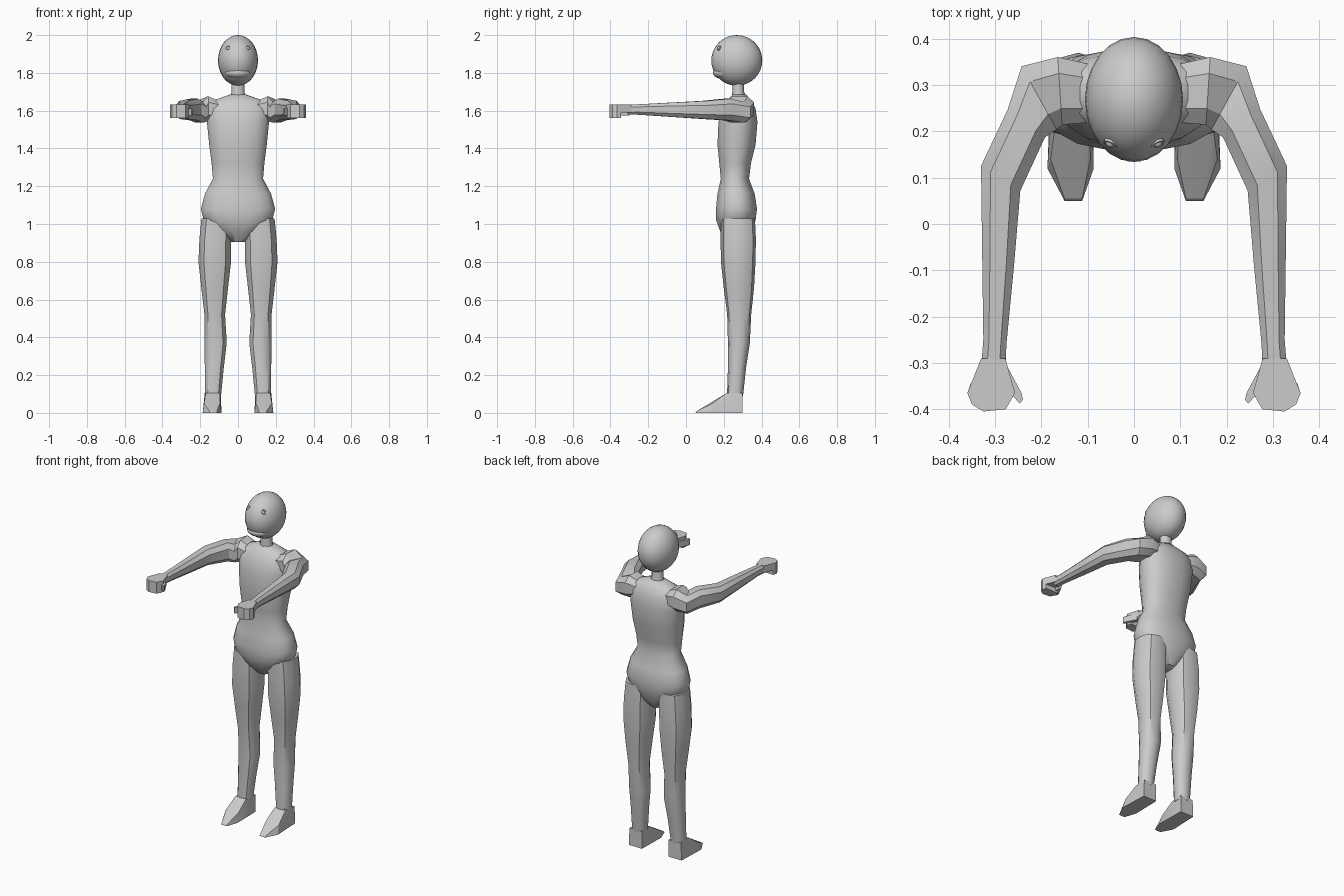
import bpy, bmesh, math
from mathutils import Vector

if "Cube" in bpy.data.objects:
    bpy.data.objects.remove(bpy.data.objects["Cube"])


def finish(bm, name, mirror=False, angle=40):
    bmesh.ops.recalc_face_normals(bm, faces=bm.faces)
    me = bpy.data.meshes.new(name)
    bm.to_mesh(me)
    bm.free()
    ob = bpy.data.objects.new(name, me)
    bpy.context.collection.objects.link(ob)
    bpy.ops.object.select_all(action='DESELECT')
    ob.select_set(True)
    bpy.context.view_layer.objects.active = ob
    bpy.ops.object.shade_smooth_by_angle(angle=math.radians(angle))
    if mirror:
        ob.modifiers.new("Mirror", 'MIRROR').use_mirror_merge = False
    return ob


def loft(name, sections, sides, mirror=False, power=1.0, angle=40):
    """Each section is (centre, half axis u, half axis v)."""
    bm = bmesh.new()
    rings = []
    for c, u, v in sections:
        ring = []
        for i in range(sides):
            a = 2 * math.pi * (i + 0.5) / sides
            k, s = math.cos(a), math.sin(a)
            k = math.copysign(abs(k) ** power, k)
            s = math.copysign(abs(s) ** power, s)
            ring.append(bm.verts.new(Vector(c) + Vector(u) * k + Vector(v) * s))
        rings.append(ring)
    for a, b in zip(rings, rings[1:]):
        for i in range(sides):
            j = (i + 1) % sides
            bm.faces.new((a[i], a[j], b[j], b[i]))
    bm.faces.new(rings[0])
    bm.faces.new(rings[-1])
    return finish(bm, name, mirror, angle)


def upright(rows):
    """Rows of z, x min, x max, y min, y max to loft sections."""
    return [(((a + b) / 2, (c + d) / 2, z), ((b - a) / 2, 0, 0), (0, (d - c) / 2, 0))
            for z, a, b, c, d in rows]


def hull(name, points):
    bm = bmesh.new()
    for p in points:
        bm.verts.new(p)
    bmesh.ops.convex_hull(bm, input=bm.verts)
    bmesh.ops.dissolve_limit(bm, angle_limit=0.02, verts=bm.verts, edges=bm.edges)
    return finish(bm, name, True, 25)


def ball(name, centre, size, seg=24, rings=16, mirror=False):
    bm = bmesh.new()
    bmesh.ops.create_uvsphere(bm, u_segments=seg, v_segments=rings, radius=1)
    bmesh.ops.scale(bm, vec=size, verts=bm.verts)
    bmesh.ops.translate(bm, vec=centre, verts=bm.verts)
    return finish(bm, name, mirror, 60)


# torso: z, half width, front y, back y
torso = [(0.905, 0.04, 0.22, 0.32), (0.96, 0.115, 0.18, 0.355), (1.02, 0.185, 0.158, 0.37),
         (1.08, 0.20, 0.157, 0.378), (1.16, 0.178, 0.165, 0.365), (1.24, 0.135, 0.183, 0.335),
         (1.32, 0.142, 0.175, 0.345), (1.42, 0.155, 0.165, 0.37), (1.54, 0.167, 0.17, 0.38),
         (1.61, 0.17, 0.19, 0.37), (1.65, 0.145, 0.215, 0.35), (1.685, 0.045, 0.245, 0.32)]
loft("torso", upright([(z, -w, w, a, b) for z, w, a, b in torso]), 16, power=0.85, angle=50)

# neck and head
loft("neck", upright([(1.66, -.045, .045, .24, .32), (1.70, -.036, .036, .245, .308),
                      (1.77, -.036, .036, .245, .308)]), 10)
ball("head", (0, 0.269, 1.866), (0.106, 0.135, 0.134))

# face: upper and lower muzzle leave a mouth crease between them
ball("upper_muzzle", (0, 0.205, 1.853), (0.074, 0.069, 0.04), 16, 10)
ball("lower_jaw", (0, 0.206, 1.80), (0.07, 0.064, 0.034), 16, 10)
ball("nostril", (0.012, 0.139, 1.864), (0.006, 0.004, 0.005), 8, 6, True)
ball("eye", (0.05, 0.174, 1.93), (0.011, 0.009, 0.011), 12, 8, True)
rim = []
facing = Vector((0.45, -0.85, 0.35)).normalized()
across = facing.cross(Vector((0, 0, 1))).normalized()
upward = across.cross(facing)
for off, r in ((-0.008, 0.018), (0.002, 0.017), (0.002, 0.012), (-0.004, 0.010)):
    rim.append((Vector((0.05, 0.172, 1.93)) + facing * off, across * r, upward * r))
loft("eyelid", rim, 12, True)

# legs
leg = [(1.03, .03, .197, .185, .365), (0.92, .033, .208, .183, .37), (0.80, .033, .213, .185, .368),
       (0.66, .05, .197, .20, .36), (0.52, .066, .18, .218, .345), (0.37, .057, .18, .222, .338),
       (0.24, .073, .178, .222, .318), (0.09, .088, .176, .217, .302)]
loft("leg", upright(leg), 10, True, power=0.85)

# feet
sole = [(.09, .30), (.18, .30), (.187, .12), (.15, .05), (.112, .05), (.087, .12)]
instep = [(.092, .30), (.176, .30), (.17, .215), (.097, .215)]
hull("foot", [(x, y, 0) for x, y in sole] + [(x, y, 0.105) for x, y in instep]
     + [(.112, .055, .008), (.15, .055, .008), (.094, .14, .055), (.18, .14, .05)])

# arms: inner xy, outer xy, low z, high z
arm = [(.10, .215, .10, .35, 1.56, 1.655), (.155, .21, .165, .365, 1.54, 1.68),
       (.165, .20, .245, .345, 1.533, 1.65), (.19, .185, .275, .25, 1.545, 1.667),
       (.243, .07, .333, .127, 1.553, 1.655), (.257, -.09, .33, -.07, 1.565, 1.645),
       (.274, -.26, .327, -.25, 1.577, 1.635), (.276, -.31, .332, -.31, 1.577, 1.632)]
loft("arm", [(((a + c) / 2, (b + d) / 2, (e + f) / 2), ((c - a) / 2, (d - b) / 2, 0),
              (0, 0, (f - e) / 2)) for a, b, c, d, e, f in arm], 8, True, power=0.75, angle=30)

# hands with fingers curled downwards
palm = [(.278, -.29), (.33, -.29), (.36, -.365), (.35, -.39), (.325, -.405), (.277, -.40), (.257, -.365)]
hull("palm", [(x, y, z) for x, y in palm for z in (1.59, 1.632)])
curl = [(.265, -.345), (.353, -.345), (.36, -.365), (.35, -.39), (.325, -.405), (.277, -.40), (.26, -.37)]
hull("fingers", [(x, y, z) for x, y in curl for z in (1.562, 1.61)])
thumb = [(.278, -.30), (.285, -.345), (.262, -.345), (.243, -.365), (.24, -.38), (.247, -.388), (.256, -.365)]
hull("thumb", [(x, y, z) for x, y in thumb for z in (1.575, 1.612)])
